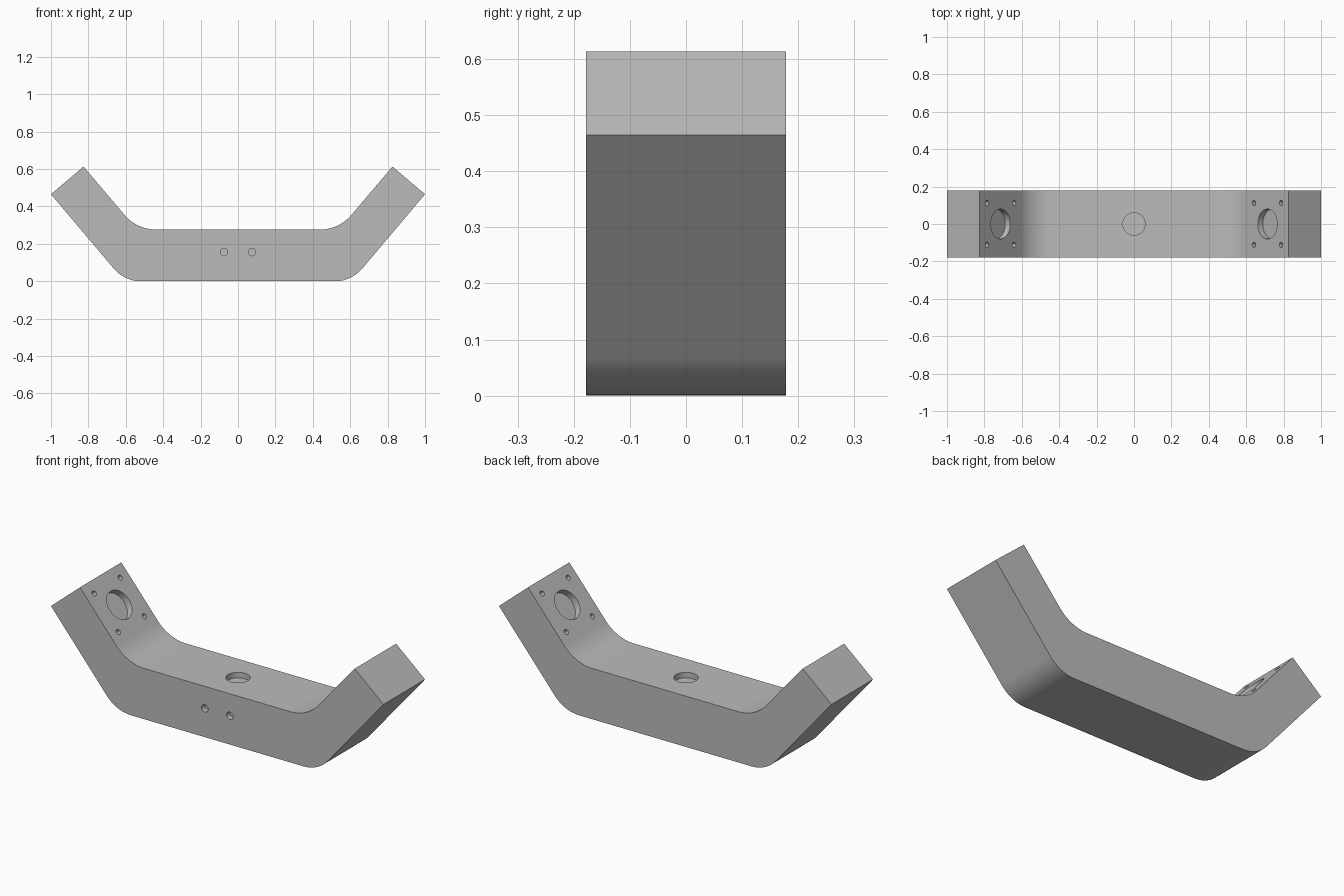
import bpy, bmesh, math
from mathutils import Vector

if "Cube" in bpy.data.objects:
    bpy.data.objects.remove(bpy.data.objects["Cube"])

HALF_DEPTH = 0.178
TILT = math.radians(49.8)
ARM = Vector((math.cos(TILT), 0, math.sin(TILT)))       # along the right-hand arm
INWARD = Vector((-math.sin(TILT), 0, math.cos(TILT)))   # out of its inner face

grey = bpy.data.materials.new("satin grey")
grey.use_nodes = True
grey.diffuse_color = (0.5, 0.5, 0.5, 1)
grey.node_tree.nodes["Principled BSDF"].inputs["Base Color"].default_value = (0.5, 0.5, 0.5, 1)


def fillet(prev, corner, nxt, radius, steps=14):
    """Points of a round tangent to both edges meeting at a corner."""
    p, c, n = Vector(prev), Vector(corner), Vector(nxt)
    a, b = (p - c).normalized(), (n - c).normalized()
    half = a.angle(b) / 2
    centre = c + (a + b).normalized() * radius / math.sin(half)
    start = c + a * radius / math.tan(half) - centre
    end = c + b * radius / math.tan(half) - centre
    sweep = start.angle_signed(end)
    points = []
    for i in range(steps + 1):
        t = -sweep * i / steps
        points.append(centre + Vector((start.x * math.cos(t) - start.y * math.sin(t),
                                       start.x * math.sin(t) + start.y * math.cos(t))))
    return points


# Bracket body: half profile mirrored, then extruded through the depth
tip_out, tip_in = (1.0, 0.465), (0.826, 0.613)
bend_out, bend_in = (0.607, 0.0), (0.54, 0.276)
half = fillet((0, 0), bend_out, tip_out, 0.19)
half += [Vector(tip_out), Vector(tip_in)]
half += fillet(tip_in, bend_in, (0, bend_in[1]), 0.22)
outline = half + [Vector((-p.x, p.y)) for p in reversed(half)]

bm = bmesh.new()
face = bm.faces.new([bm.verts.new((p.x, -HALF_DEPTH, p.y)) for p in outline])
ext = bmesh.ops.extrude_face_region(bm, geom=[face])
moved = [v for v in ext["geom"] if isinstance(v, bmesh.types.BMVert)]
bmesh.ops.translate(bm, verts=moved, vec=(0, 2 * HALF_DEPTH, 0))
bmesh.ops.recalc_face_normals(bm, faces=bm.faces)
mesh = bpy.data.meshes.new("bracket_body")
bm.to_mesh(mesh)
bm.free()
mesh.materials.append(grey)
body = bpy.data.objects.new("bracket_body", mesh)
bpy.context.collection.objects.link(body)


def drill(centre, normal, radius, depth, sides=32):
    """Cut a flat-bottomed round hole into the body."""
    over = 0.02
    normal = Vector(normal).normalized()
    bpy.ops.mesh.primitive_cylinder_add(
        vertices=sides, radius=radius, depth=depth + over,
        location=Vector(centre) + normal * (over - depth) / 2,
        rotation=normal.to_track_quat('Z', 'Y').to_euler())
    cutter = bpy.context.object
    cutter.name = "hole_cutter"
    cutter.hide_render = True
    cutter.data.materials.append(grey)
    mod = body.modifiers.new("hole", 'BOOLEAN')
    mod.operation, mod.solver, mod.object = 'DIFFERENCE', 'EXACT', cutter
    bpy.context.view_layer.objects.active = body
    bpy.ops.object.modifier_apply(modifier=mod.name)
    bpy.data.objects.remove(cutter)


# Central hole on top, and two small holes in the front
drill((0, 0, bend_in[1]), (0, 0, 1), 0.06, 0.03, 48)
for side in (-1, 1):
    drill((side * 0.075, -HALF_DEPTH, 0.156), (0, -1, 0), 0.02, 0.03, 24)

# Motor seat on each arm: a large hole ringed by four screw holes
seat = Vector((tip_in[0], 0, tip_in[1])) - ARM * 0.174
for side in (-1, 1):
    def flip(v):
        return Vector((v.x * side, v.y, v.z))
    drill(flip(seat), flip(INWARD), 0.08, 0.035, 48)
    for u in (-0.112, 0.112):
        for v in (-0.112, 0.112):
            drill(flip(seat + ARM * u + Vector((0, v, 0))), flip(INWARD), 0.014, 0.035, 20)

# Smooth bends with crisp edges
bpy.ops.object.select_all(action='DESELECT')
body.select_set(True)
bpy.context.view_layer.objects.active = body
bpy.ops.object.shade_smooth_by_angle(angle=math.radians(30))
weighted = body.modifiers.new("even_shading", 'WEIGHTED_NORMAL')
weighted.keep_sharp = True
